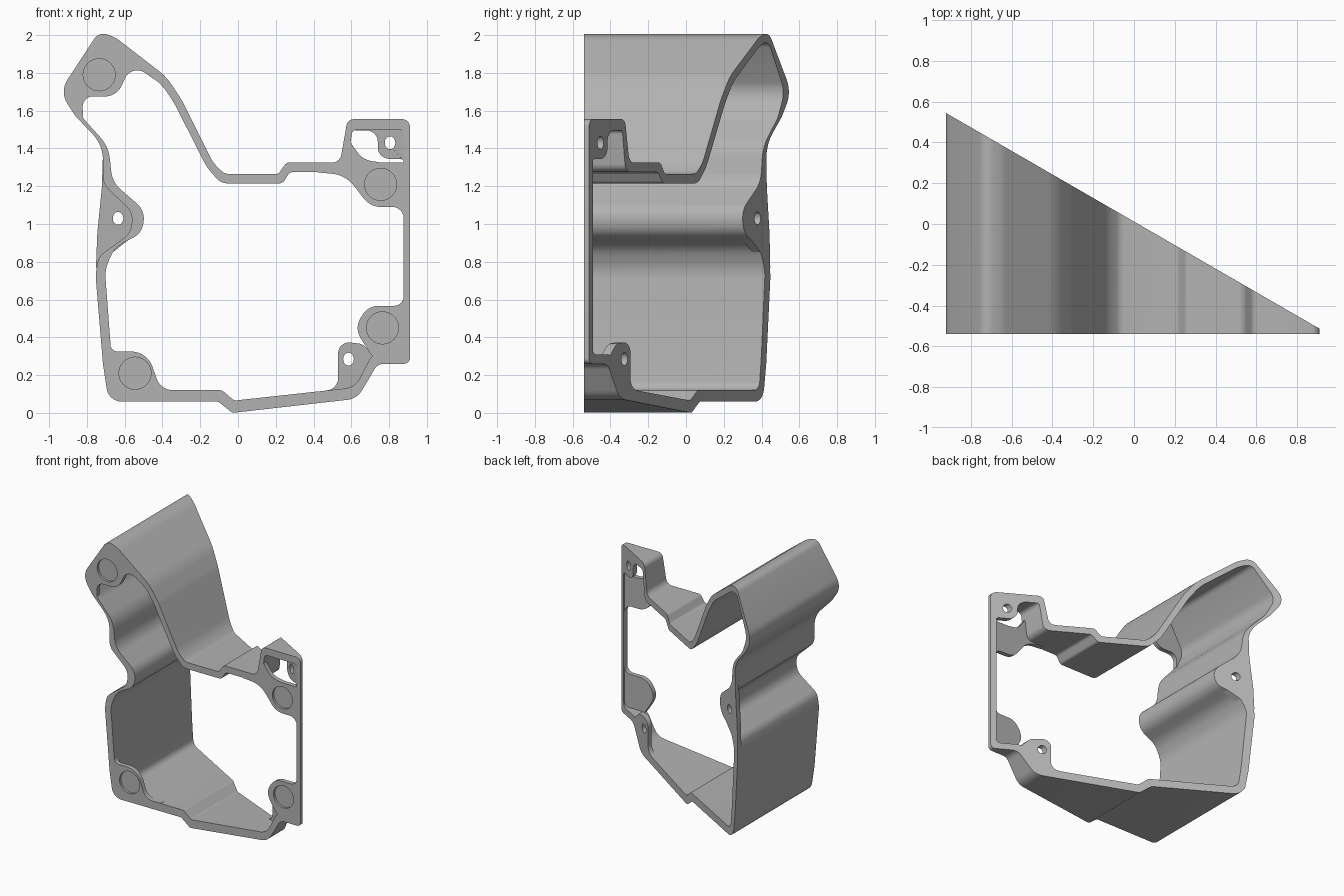
import bpy, bmesh, math
from mathutils import Vector
from mathutils.geometry import tessellate_polygon

FRONT = -0.54
grey = bpy.data.materials.new("plain grey")
grey.diffuse_color = (0.45, 0.45, 0.45, 1)


def slant(x):
    return 0.012 - 0.5774 * x


def fillet(pts, steps=7):
    """Round each (x, z, radius) corner of a closed outline."""
    out, n = [], len(pts)
    for i, (x, z, r) in enumerate(pts):
        p = Vector((x, z))
        a = Vector(pts[i - 1][:2]) - p
        b = Vector(pts[(i + 1) % n][:2]) - p
        ang = a.angle(b)
        if r == 0 or ang > 3.1:
            out.append(p)
            continue
        d = min(r / math.tan(ang / 2), a.length * 0.49, b.length * 0.49)
        r = d * math.tan(ang / 2)
        a.normalize()
        b.normalize()
        c = p + (a + b).normalized() * (r / math.sin(ang / 2))
        s, e = p + a * d - c, p + b * d - c
        sweep = s.angle(e)
        for k in range(steps + 1):
            t = k / steps
            out.append(c + (s * math.sin((1 - t) * sweep) + e * math.sin(t * sweep)) / math.sin(sweep))
    return out


def circle(x, z, rx, rz, n=32):
    return [Vector((x + rx * math.cos(2 * math.pi * k / n), z + rz * math.sin(2 * math.pi * k / n)))
            for k in range(n)]


def prism(name, loops, front, back):
    """Solid between two depth functions of x, first loop outside, others holes."""
    bm = bmesh.new()
    rows = []
    for loop in loops:
        f = [bm.verts.new((p.x, front(p.x), p.y)) for p in loop]
        b = [bm.verts.new((p.x, back(p.x), p.y)) for p in loop]
        rows.append((f, b))
        for i in range(len(f)):
            j = (i + 1) % len(f)
            bm.faces.new((f[i], f[j], b[j], b[i]))
    tris = tessellate_polygon([[Vector((p.x, p.y, 0)) for p in l] for l in loops])
    for side in (0, 1):
        flat = [v for row in rows for v in row[side]]
        for t in tris:
            if len(set(t)) == 3:
                try:
                    bm.faces.new([flat[i] for i in t])
                except ValueError:
                    pass
    bmesh.ops.recalc_face_normals(bm, faces=bm.faces)
    me = bpy.data.meshes.new(name)
    bm.to_mesh(me)
    bm.free()
    me.materials.append(grey)
    ob = bpy.data.objects.new(name, me)
    bpy.context.collection.objects.link(ob)
    bpy.context.view_layer.objects.active = ob
    ob.select_set(True)
    bpy.ops.object.shade_smooth_by_angle(angle=math.radians(30))
    ob.select_set(False)
    return ob


# Wall: thin ring, cut off at the back by a slanted plane
outer = [(-0.735, 2.02, .08), (-0.645, 1.985, .15), (-0.38, 1.78, .3), (-0.30, 1.66, .3),
         (-0.13, 1.32, .3), (-0.07, 1.265, .06), (0.215, 1.265, .03), (0.255, 1.325, .03),
         (0.54, 1.325, .05), (0.58, 1.555, .04), (0.91, 1.555, .04), (0.91, 0.26, .03),
         (0.74, 0.26, .06), (0.63, 0.075, .1), (-0.03, 0.0, .03), (-0.105, 0.06, .03),
         (-0.685, 0.06, .08), (-0.715, 0.26, .3), (-0.755, 0.74, .5), (-0.735, 0.83, .08),
         (-0.57, 0.95, .1), (-0.555, 1.06, .1), (-0.715, 1.21, .1), (-0.715, 1.42, .2),
         (-0.86, 1.57, .15), (-0.945, 1.70, .15)]
inner = [(-0.73, 1.975, .05), (-0.645, 1.935, .12), (-0.41, 1.75, .3), (-0.335, 1.635, .3),
         (-0.165, 1.30, .3), (-0.09, 1.215, .08), (0.235, 1.215, .03), (0.275, 1.275, .03),
         (0.575, 1.275, .05), (0.605, 1.5, .03), (0.875, 1.5, .02), (0.875, 0.31, .03),
         (0.71, 0.31, .06), (0.62, 0.135, .1), (-0.02, 0.065, .03), (-0.085, 0.12, .03),
         (-0.65, 0.12, .05), (-0.67, 0.30, .2), (-0.705, 0.76, .2), (-0.65, 0.88, .15),
         (-0.51, 0.95, .1), (-0.49, 1.07, .12), (-0.665, 1.22, .15), (-0.685, 1.41, .2),
         (-0.82, 1.56, .15), (-0.885, 1.70, .12)]
prism("wall", [fillet(outer), fillet(inner)], lambda x: FRONT, slant)

# Front lobes: thin corner plates, each with a shallow round pocket
lobes = {
    "upper_left_lobe": ((-0.735, 1.79), [
        (-0.735, 1.99, .06), (-0.64, 1.95, .1), (-0.39, 1.76, .2), (-0.34, 1.66, .1),
        (-0.42, 1.75, .1), (-0.565, 1.85, .1), (-0.64, 1.675, .1), (-0.825, 1.675, .06),
        (-0.82, 1.56, .05), (-0.85, 1.58, .03), (-0.91, 1.70, .1)]),
    "upper_right_lobe": ((0.755, 1.21), [
        (0.42, 1.29, 0), (0.56, 1.29, 0), (0.59, 1.44, 0), (0.66, 1.34, .12),
        (0.76, 1.325, .1), (0.882, 1.325, 0), (0.882, 0.98, 0), (0.872, 1.09, .07),
        (0.70, 1.09, .12), (0.57, 1.26, .3), (0.42, 1.273, 0)]),
    "lower_right_lobe": ((0.765, 0.45), [
        (0.882, 0.66, 0), (0.882, 0.29, 0), (0.72, 0.29, 0), (0.69, 0.33, .02),
        (0.615, 0.45, .1), (0.69, 0.567, .1), (0.872, 0.567, .07)]),
    "lower_left_lobe": ((-0.545, 0.21), [
        (-0.69, 0.40, 0), (-0.665, 0.325, .04), (-0.48, 0.325, .12), (-0.41, 0.12, .12),
        (-0.28, 0.122, 0), (-0.28, 0.09, 0), (-0.66, 0.09, .05)]),
}
for name, ((cx, cz), pts) in lobes.items():
    prism(name, [fillet(pts), circle(cx, cz, .085, .085)], lambda x: FRONT, lambda x: FRONT + .035)
    prism(name + "_pocket_floor", [circle(cx, cz, .085, .085)],
          lambda x: FRONT + .018, lambda x: FRONT + .035)

# Screw tabs: plates lying along the slanted back, each with a hole
tabs = {
    "left_tab": ((-0.635, 1.03), [
        (-0.717, 1.34, 0), (-0.69, 1.30, 0), (-0.67, 1.21, .1), (-0.51, 1.06, .1),
        (-0.525, 0.96, .1), (-0.70, 0.82, .1), (-0.72, 0.74, 0), (-0.752, 0.77, 0),
        (-0.745, 0.95, .5), (-0.72, 1.2, .5)]),
    "upper_right_tab": ((0.805, 1.43), [
        (0.62, 1.51, 0), (0.88, 1.51, 0), (0.88, 1.33, 0), (0.865, 1.345, .02),
        (0.74, 1.345, .07), (0.74, 1.495, .08), (0.62, 1.495, 0)]),
    "lower_right_tab": ((0.585, 0.285), [
        (0.72, 0.30, 0), (0.66, 0.365, .06), (0.53, 0.38, .08), (0.53, 0.13, .1),
        (0.42, 0.11, 0), (0.61, 0.11, .05)]),
}
for name, ((cx, cz), pts) in tabs.items():
    prism(name, [fillet(pts), circle(cx, cz, .028, .034, 24)],
          lambda x: max(FRONT, slant(x) - .045), slant)
